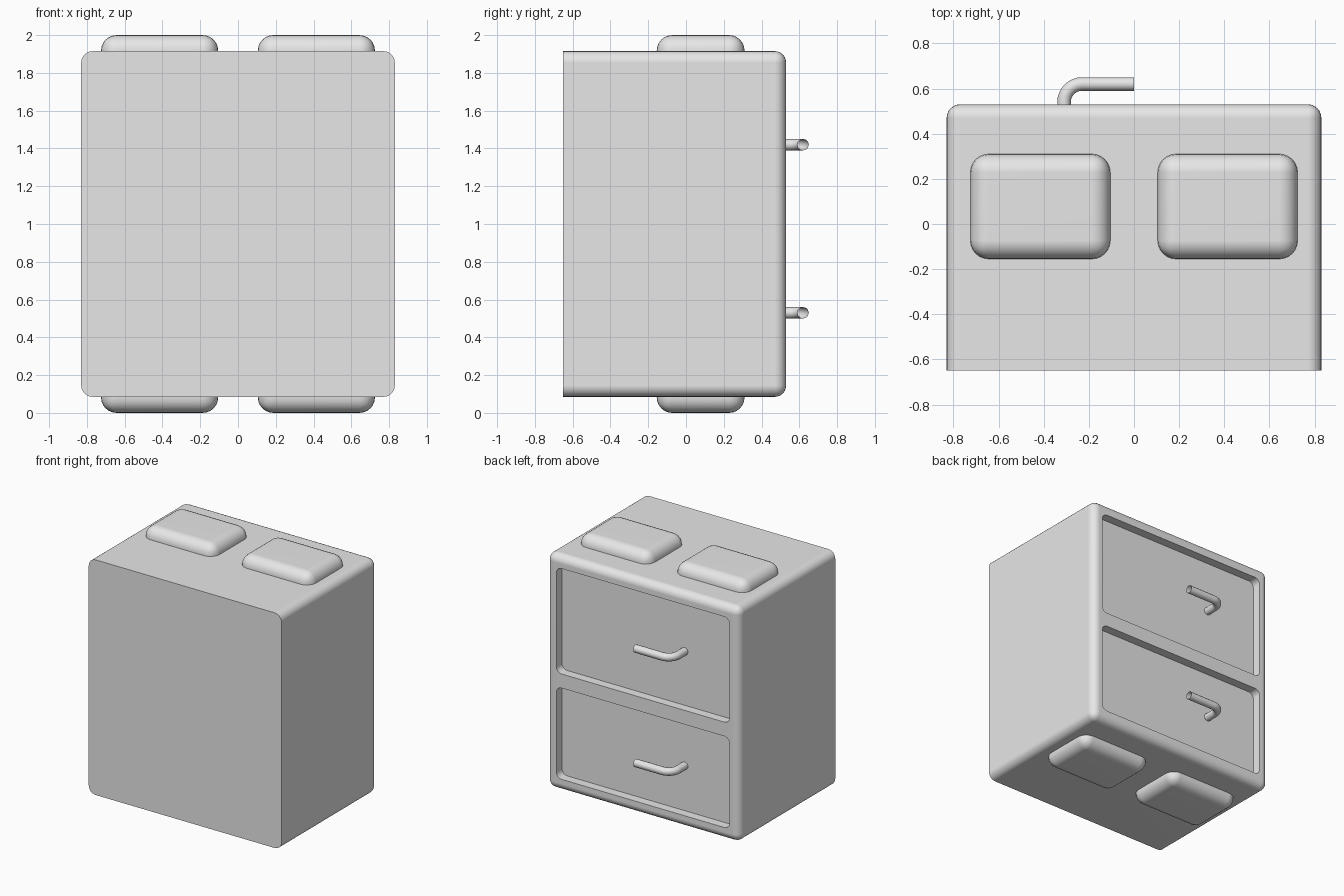
import bpy, bmesh
from mathutils import Vector

old = bpy.data.objects.get("Cube")
if old:
    bpy.data.objects.remove(old, do_unlink=True)

GREY = (0.8, 0.8, 0.8, 1)
grey = bpy.data.materials.new("light_grey")
grey.use_nodes = True
grey.diffuse_color = GREY
grey.node_tree.nodes["Principled BSDF"].inputs["Base Color"].default_value = GREY


def select_only(obj):
    bpy.ops.object.select_all(action='DESELECT')
    obj.select_set(True)
    bpy.context.view_layer.objects.active = obj


def smooth(obj):
    select_only(obj)
    bpy.ops.object.shade_smooth_by_angle(angle=0.6)
    obj.modifiers.new("flat_normals", 'WEIGHTED_NORMAL').keep_sharp = True


def rounded_box(name, lo, hi, radius, rounds, segments=6):
    """Box between two corners; rounds(a, b) picks the edges to bevel."""
    lo, hi = Vector(lo), Vector(hi)
    bm = bmesh.new()
    bmesh.ops.create_cube(bm, size=1)
    for v in bm.verts:
        v.co = (lo + hi) / 2 + v.co * (hi - lo)
    edges = [e for e in bm.edges if rounds(e.verts[0].co, e.verts[1].co)]
    bmesh.ops.bevel(bm, geom=edges, offset=radius, offset_type='OFFSET',
                    segments=segments, profile=0.5, affect='EDGES')
    mesh = bpy.data.meshes.new(name)
    bm.to_mesh(mesh)
    bm.free()
    mesh.materials.append(grey)
    obj = bpy.data.objects.new(name, mesh)
    bpy.context.collection.objects.link(obj)
    return obj


# Cabinet body, rounded everywhere but around the flat -y face
W, FRONT, BACK, BOTTOM, TOP = 0.83, -0.65, 0.53, 0.085, 1.915
PANEL = BACK - 0.07
body = rounded_box("cabinet_body", (-W, FRONT, BOTTOM), (W, BACK, TOP), 0.06,
                   lambda a, b: max(a.y, b.y) > 0 and
                   not (a.y < 0 and b.y < 0))

# Drawer recesses cut into the +y face
for label, z0, z1 in (("lower", 0.18, 0.89), ("upper", 1.0, 1.82)):
    cutter = rounded_box(label + "_recess_cutter", (-0.745, PANEL, z0),
                         (0.745, BACK + 0.1, z1), 0.045,
                         lambda a, b: abs(a.y - b.y) > 0.01)
    cutter.hide_render = True
    cut = body.modifiers.new(label, 'BOOLEAN')
    cut.operation, cut.solver, cut.object = 'DIFFERENCE', 'EXACT', cutter
    select_only(body)
    bpy.ops.object.modifier_apply(modifier=cut.name)
    bpy.data.objects.remove(cutter, do_unlink=True)
smooth(body)

# Raised pads on the top and feet on the underside
for side, x in (("right", -0.415), ("left", 0.415)):
    for part, z0, z1 in (("top_pad", TOP, 2.0), ("foot", 0.0, BOTTOM)):
        outer = 2.0 if part == "top_pad" else 0.0
        # the buried half is kept so that all edges round evenly
        lo, hi = (z0 - 0.1, z1) if outer else (z0, z1 + 0.1)
        smooth(rounded_box(side + "_" + part, (x - 0.31, -0.155, lo),
                           (x + 0.31, 0.31, hi), 0.082, lambda a, b: True))

# Bent drawer handles: open tubes ending on the centre line
for label, z in (("lower", 0.53), ("upper", 1.42)):
    curve = bpy.data.curves.new(label + "_handle", 'CURVE')
    curve.dimensions = '3D'
    curve.bevel_depth = 0.03
    curve.bevel_resolution = 4
    curve.resolution_u = 8
    spline = curve.splines.new('BEZIER')
    path = [(-0.31, PANEL), (-0.31, 0.54), (-0.23, 0.62), (0, 0.62)]
    spline.bezier_points.add(len(path) - 1)
    for p, (x, y) in zip(spline.bezier_points, path):
        p.co = (x, y, z)
        p.handle_left_type = p.handle_right_type = 'VECTOR'
    # quarter-circle bend between the two middle points
    a, b = spline.bezier_points[1], spline.bezier_points[2]
    a.handle_right_type = b.handle_left_type = 'FREE'
    a.handle_right = (-0.31, 0.584, z)
    b.handle_left = (-0.274, 0.62, z)
    handle = bpy.data.objects.new(label + "_handle", curve)
    bpy.context.collection.objects.link(handle)
    select_only(handle)
    bpy.ops.object.convert(target='MESH')
    handle = bpy.context.object
    handle.data.materials.clear()
    handle.data.materials.append(grey)
    smooth(handle)
